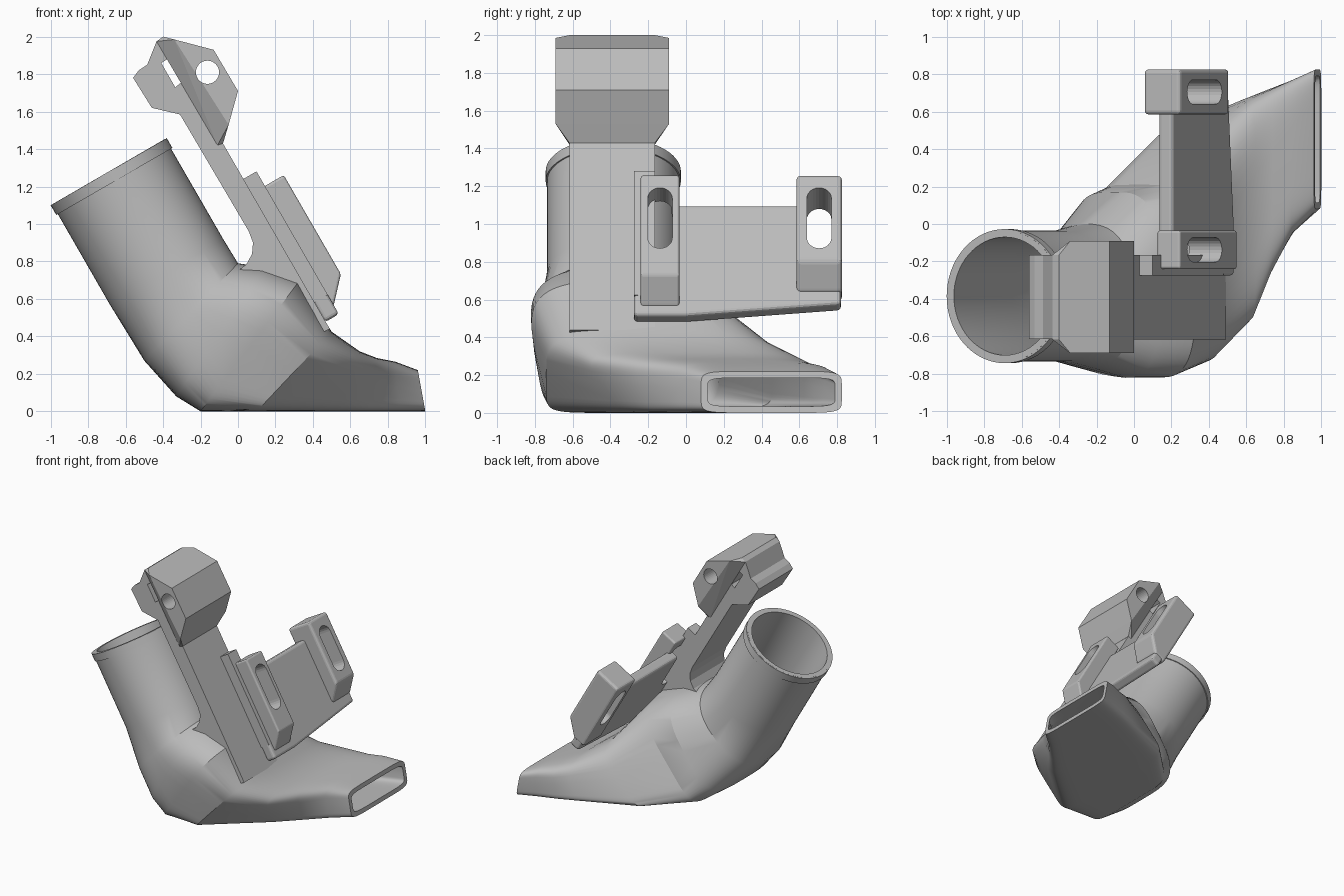
import bpy, bmesh, math
from mathutils import Vector

cube = bpy.data.objects.get("Cube")
if cube:
    bpy.data.objects.remove(cube, do_unlink=True)

grey = bpy.data.materials.new("plain grey")
grey.use_nodes = True
grey.diffuse_color = (0.5, 0.5, 0.5, 1)
grey.node_tree.nodes["Principled BSDF"].inputs["Base Color"].default_value = grey.diffuse_color

C, S = math.cos(math.radians(30)), 0.5


def tilted(y, up, out):
    """Point in the frame of the tilted mounting face."""
    return Vector((C * out - S * up, y, S * out + C * up))


def finish(name, bm, smooth=False, bevel=0):
    bmesh.ops.recalc_face_normals(bm, faces=bm.faces)
    mesh = bpy.data.meshes.new(name)
    bm.to_mesh(mesh)
    bm.free()
    mesh.materials.append(grey)
    ob = bpy.data.objects.new(name, mesh)
    bpy.context.collection.objects.link(ob)
    if bevel:
        mod = ob.modifiers.new("soft edges", "BEVEL")
        mod.width, mod.segments = bevel, 3
    if smooth:
        bpy.ops.object.select_all(action="DESELECT")
        ob.select_set(True)
        bpy.context.view_layer.objects.active = ob
        bpy.ops.object.shade_smooth_by_angle(angle=math.radians(30))
    return ob


def solid(name, first, last, **kw):
    """Join two matching outlines into a closed solid."""
    bm = bmesh.new()
    a = [bm.verts.new(p) for p in first]
    b = [bm.verts.new(p) for p in last]
    bm.faces.new(a)
    bm.faces.new(b)
    for i in range(len(a)):
        j = (i + 1) % len(a)
        bm.faces.new((a[i], a[j], b[j], b[i]))
    return finish(name, bm, **kw)


def side_prism(name, profile, y0, y1, **kw):
    return solid(name, [(x, y0, z) for x, z in profile], [(x, y1, z) for x, z in profile], **kw)


def face_prism(name, profile, out0, out1, **kw):
    return solid(name, [tilted(y, u, out0) for y, u in profile],
                 [tilted(y, u, out1) for y, u in profile], **kw)


def cut(target, cutter):
    cutter.hide_render = True
    cutter.hide_set(True)
    cutter.display_type = "WIRE"
    mod = target.modifiers.new("cut", "BOOLEAN")
    mod.operation, mod.solver, mod.object = "DIFFERENCE", "EXACT", cutter


def shell(name, sections, wall, sides=64):
    """Hollow duct. Each section: low (x, z), high (x, z),
    y of the front at the bottom, front at the top and back, squareness of lower and upper half."""
    bm = bmesh.new()

    def ring(sec, inset):
        lo, hi, (front_lo, front_hi, back), powers = sec
        lo, hi = Vector((lo[0], 0, lo[1])), Vector((hi[0], 0, hi[1]))
        half = (hi - lo) / 2
        half *= 1 - inset / half.length
        mid = (lo + hi) / 2
        pts = []
        for i in range(sides):
            a = math.tau * i / sides
            c, s = math.cos(a), math.sin(a)
            power = powers[s > 0]
            fy, fv = (math.copysign(abs(q) ** (2 / power), q) for q in (c, s))
            front = front_lo + (front_hi - front_lo) * (fv + 1) / 2
            y = (front + back) / 2 + fy * ((back - front) / 2 - inset)
            pts.append(bm.verts.new(mid + half * fv + Vector((0, y, 0))))
        return pts

    loops = [ring(s, 0) for s in sections] + [ring(s, wall) for s in reversed(sections)]
    for a, b in zip(loops, loops[1:] + loops[:1]):
        for i in range(sides):
            j = (i + 1) % sides
            bm.faces.new((a[i], a[j], b[j], b[i]))
    return finish(name, bm, smooth=True)


# Hollow duct: round inlet bending into a wide flat outlet
shell("duct", [
    ((-.992, 1.105), (-.388, 1.455), (-.735, -.735, -.035), (2, 2)),
    ((-.683, .568), (-.078, .918), (-.735, -.735, -.035), (2, 2)),
    ((-.50, .27), (.0, .79), (-.76, -.78, .0), (2.6, 2.4)),
    ((-.33, .08), (.14, .77), (-.78, -.85, .17), (4, 3)),
    ((-.20, .0), (.33, .70), (-.75, -.86, .21), (7, 3.2)),
    ((.10, .0), (.50, .425), (-.74, -.74, .49), (9, 4)),
    ((.55, .0), (.65, .32), (-.34, -.56, .66), (9, 4.5)),
    ((.70, .0), (.74, .285), (-.19, -.29, .715), (9, 4.5)),
    ((.86, .0), (.84, .265), (-.035, -.055, .77), (8, 5)),
    ((1.0, .0), (.96, .22), (.08, .08, .825), (7, 7))], .035)

# Collar around the inlet
shell("inlet_collar", [
    ((-1.0, 1.10), (-.38, 1.458), (-.743, -.743, -.027), (2, 2)),
    ((-.97, 1.048), (-.35, 1.406), (-.743, -.743, -.027), (2, 2))], .04)

# Arm rising from the duct, with a curved root
side_prism("arm", [(-.31, 1.585), (-.09, 1.447), (.49, .44), (.2, .3), (-.06, .55), (-.04, .74),
                   (.0, .75), (.045, .785), (.075, .84), (.08, .9), (.058, .96)], -.617, -.165)

# Clamp block behind the head, with a square slot
block = side_prism("clamp_block", [(-.56, 1.78), (-.53, 1.82), (-.485, 1.85), (-.435, 1.975),
                                   (-.09, 1.44), (-.31, 1.585), (-.46, 1.62)], -.615, -.165)
cut(block, side_prism("slot_cutter", [(-.41, 1.86), (-.36, 1.89), (-.285, 1.77), (-.335, 1.73)], -1, .2))

# Head: wide faceted block narrowing toward the arm
bm = bmesh.new()
for y0, y1, pts in ((-.69, -.09, [(-.34, 1.985), (-.13, 1.93), (.0, 1.71), (-.05, 1.53)]),
                    (-.617, -.165, [(-.40, 2.0), (-.435, 1.975), (-.11, 1.42), (-.08, 1.43)])):
    for x, z in pts:
        bm.verts.new((x, y0, z))
        bm.verts.new((x, y1, z))
bmesh.ops.convex_hull(bm, input=bm.verts)
bmesh.ops.dissolve_limit(bm, angle_limit=.02, verts=bm.verts, edges=bm.edges)
head = finish("head", bm)
circle = [(-.163 + .062 * math.cos(math.tau * i / 32), 1.81 + .062 * math.sin(math.tau * i / 32))
          for i in range(32)]
cut(head, side_prism("pin_cutter", circle, -1, .2))

# Cross plate with a sloping lower edge, and its raised end
plate = face_prism("cross_plate", [(-.275, .18), (.0, .18), (.82, .25), (.82, .851), (-.275, .851)],
                   .64, .726, bevel=.02)
face_prism("plate_end", [(-.275, .3), (-.165, .3), (-.165, 1.06), (-.275, 1.06)], .64, .726)


# Two slotted lugs on the plate
def slot(y, r=.065, low=.585, high=.825, n=12):
    pts = [(y + r * math.cos(math.pi * i / n), high + r * math.sin(math.pi * i / n)) for i in range(n + 1)]
    return pts + [(y - r * math.cos(math.pi * i / n), low - r * math.sin(math.pi * i / n))
                  for i in range(n + 1)]


for side, y0, y1, back, edge in (("near", -.24, -.035, .70, .36), ("far", .585, .825, .618, .445)):
    # Side outline as (height, outward) in the tilted frame
    outline = [(.97, back), (.97, .842), (edge, .842), (edge - .125, .726), (edge - .125, back)]
    lug = solid(side + "_lug", [tilted(y0, *p) for p in outline],
                [tilted(y1, *p) for p in outline], bevel=.02)
    cutter = face_prism(side + "_lug_cutter", slot((y0 + y1) / 2), .5, 1)
    cut(lug, cutter)
    cut(plate, cutter)
